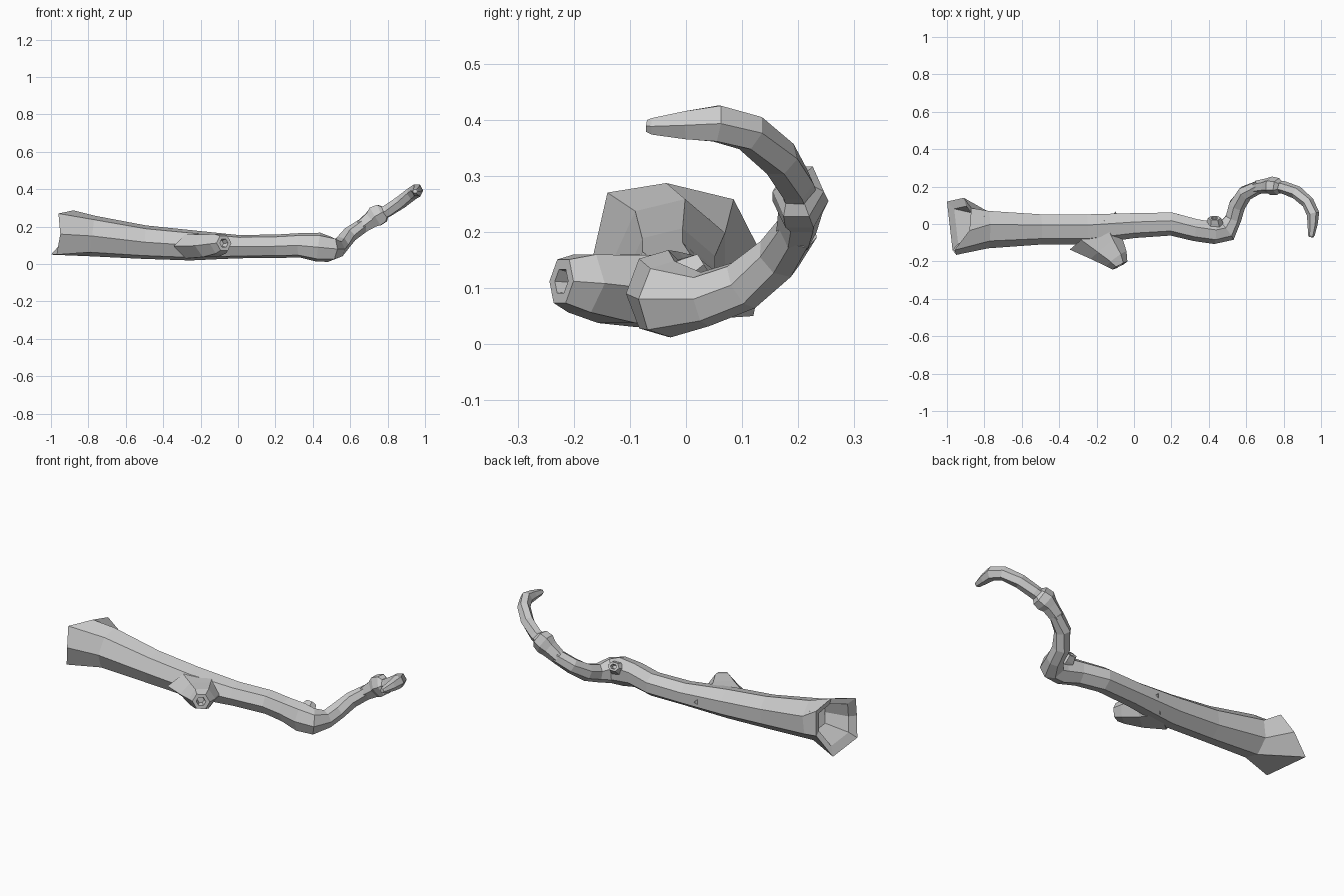
import bpy, bmesh, math
from mathutils import Vector

cube = bpy.data.objects.get("Cube")
if cube:
    bpy.data.objects.remove(cube)

bark = bpy.data.materials.new("grey_bark")
bark.use_nodes = True
grey = (0.6, 0.6, 0.6, 1)
bark.diffuse_color = grey
bark.node_tree.nodes["Principled BSDF"].inputs["Base Color"].default_value = grey


def ring(center, tangent, width, height, sides):
    """Polygon of points around a path point, kept upright."""
    side = tangent.cross(Vector((0, 0, 1))).normalized()
    up = side.cross(tangent).normalized()
    turn = 2 * math.pi / sides
    return [center + side * math.cos(i * turn) * width + up * math.sin(i * turn) * height
            for i in range(sides)]


def path_rings(path, sides):
    """Each path entry is x, y, z, half width, half height."""
    pts = [Vector(p[:3]) for p in path]
    last = len(pts) - 1
    return [ring(c, (pts[min(i + 1, last)] - pts[max(i - 1, 0)]).normalized(), p[3], p[4], sides)
            for i, (c, p) in enumerate(zip(pts, path))]


def hollow(rim, inward, steps):
    """Rings leading from the bottom of a hole out to its rim."""
    mid = sum(rim, Vector()) / len(rim)
    return [[mid + (p - mid) * scale + inward * depth for p in rim] for scale, depth in steps]


def loft(name, rings):
    bm = bmesh.new()
    loops = [[bm.verts.new(p) for p in r] for r in rings]
    n = len(loops[0])
    for a, b in zip(loops, loops[1:]):
        for i in range(n):
            j = (i + 1) % n
            bm.faces.new((a[i], a[j], b[j], b[i]))
    bm.faces.new(loops[0])
    bm.faces.new(loops[-1])
    bmesh.ops.recalc_face_normals(bm, faces=bm.faces)
    mesh = bpy.data.meshes.new(name)
    bm.to_mesh(mesh)
    bm.free()
    mesh.materials.append(bark)
    obj = bpy.data.objects.new(name, mesh)
    bpy.context.collection.objects.link(obj)


# Flared, broken end of the trunk with a hollow in it
rim = [Vector(p) for p in ((-.95, -.165, .16), (-.96, -.14, .27), (-.88, -.035, .287),
                           (-.87, .085, .258), (-.91, .14, .15), (-1, .12, .05),
                           (-.97, -.14, .05))]
trunk = [(-.78, -.025, .15, .105, .112), (-.5, -.025, .117, .085, .092),
         (-.25, -.025, .1, .085, .083), (0, -.005, .093, .07, .064),
         (.2, .003, .095, .065, .064), (.33, -.03, .1, .062, .067),
         (.43, -.045, .09, .062, .08), (.495, -.035, .08, .062, .07),
         (.53, .03, .08, .045, .05), (.55, .1, .105, .046, .047),
         (.595, .165, .155, .043, .043), (.67, .2, .205, .036, .04)]
loft("trunk", hollow(rim, Vector((1, 0, 0)), ((.5, .14), (.72, .02))) + [rim]
     + path_rings(trunk, 7))

# Collar where the thin branch leaves the thicker one
collar = [(.655, .196, .196, .036, .04), (.71, .204, .235, .04, .05),
          (.735, .204, .255, .05, .064), (.77, .2, .272, .046, .058),
          (.785, .197, .282, .03, .034)]
loft("branch_collar", path_rings(collar, 6))

# Curling thin branch
branch = [(.75, .203, .26, .034, .036), (.8, .195, .285, .034, .036),
          (.87, .168, .33, .036, .036), (.93, .115, .376, .034, .036),
          (.957, .055, .393, .034, .037), (.955, .0, .39, .027, .029),
          (.948, -.06, .388, .018, .017), (.947, -.07, .389, .012, .012)]
loft("curled_tip", path_rings(branch, 6))

# Cut side stubs with a shallow hole in the end
def stub(name, path, depth):
    rings = path_rings(path, 6)
    inward = (Vector(path[0][:3]) - Vector(path[-1][:3])).normalized()
    holes = hollow(rings[-1], inward, ((.4, depth), (.55, 0)))
    loft(name, rings + holes[::-1])


stub("side_stub", [(-.22, -.035, .095, .16, .075), (-.15, -.12, .098, .105, .07),
                   (-.095, -.185, .108, .068, .06), (-.075, -.222, .112, .045, .045)], .03)
stub("small_stub", [(.44, -.05, .09, .06, .05), (.43, .005, .125, .045, .035),
                    (.43, .032, .142, .035, .025)], .02)
